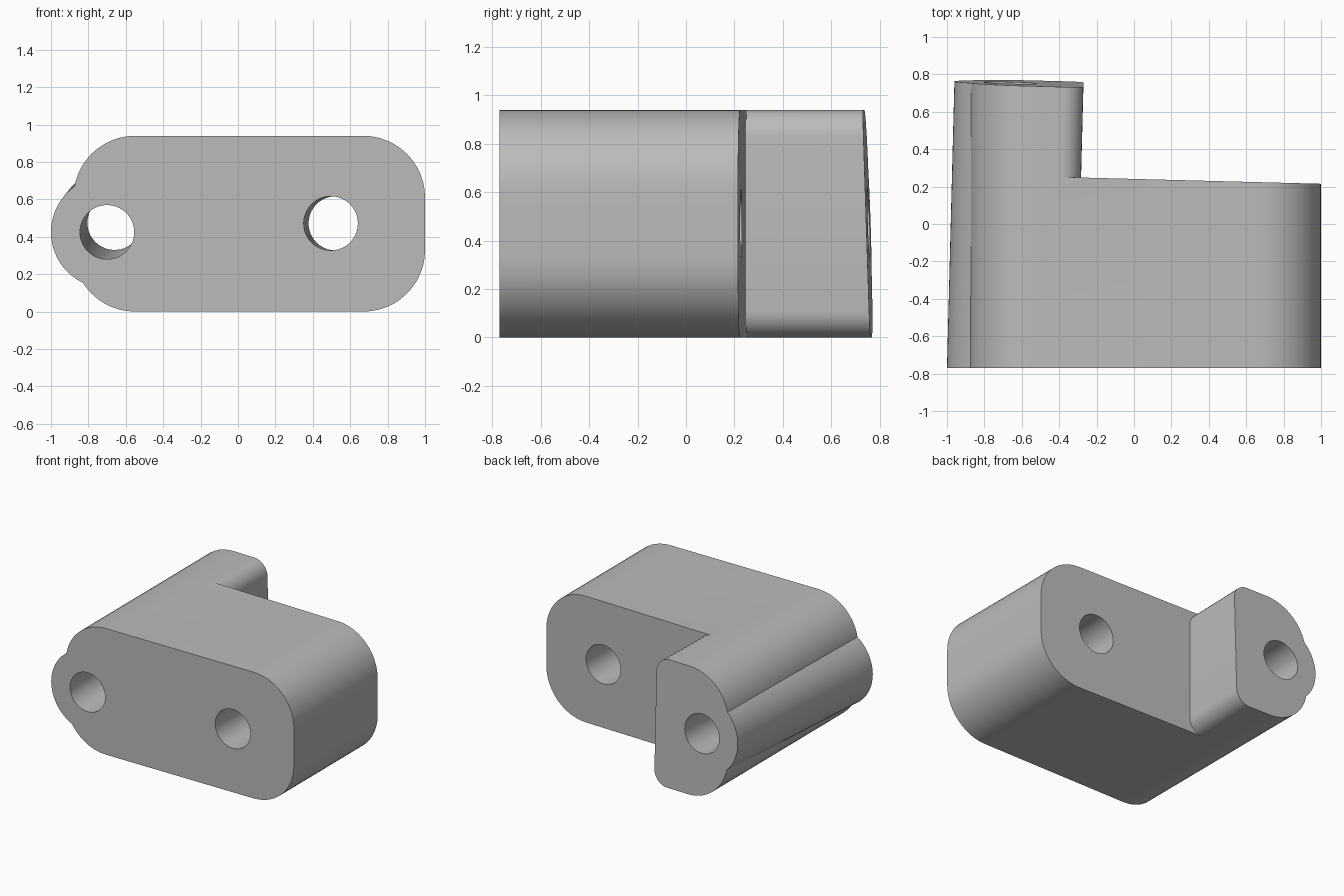
import bpy
import bmesh
from math import cos, sin, pi

if "Cube" in bpy.data.objects:
    bpy.data.objects.remove(bpy.data.objects["Cube"], do_unlink=True)

grey = bpy.data.materials.new("plain grey")
grey.use_nodes = True
grey.diffuse_color = (0.5, 0.5, 0.5, 1)
grey.node_tree.nodes["Principled BSDF"].inputs["Base Color"].default_value = (0.5, 0.5, 0.5, 1)


def arc(cx, cz, r, start, end, steps=12):
    """Points (x, z) along an arc, angles in quarter turns."""
    angles = [(start + (end - start) * i / steps) * pi / 2 for i in range(steps + 1)]
    return [(cx + r * cos(a), cz + r * sin(a)) for a in angles]


def prism(name, outline, front, back, lean=(0, 0), pivot=0):
    """Sweep an outline along y between two end planes, leaning in x and z."""
    mesh = bpy.data.meshes.new(name)
    bm = bmesh.new()
    rings = []
    for end in (front, back):
        ring = []
        for x, z in outline:
            y = end(x, z) if callable(end) else end
            ring.append(bm.verts.new((x + lean[0] * (y - pivot), y, z + lean[1] * (y - pivot))))
        rings.append(ring)
        bm.faces.new(ring)
    a, b = rings
    for i in range(len(a)):
        j = (i + 1) % len(a)
        bm.faces.new((a[i], a[j], b[j], b[i]))
    bmesh.ops.recalc_face_normals(bm, faces=bm.faces)
    bm.to_mesh(mesh)
    bm.free()
    mesh.materials.append(grey)
    obj = bpy.data.objects.new(name, mesh)
    bpy.context.collection.objects.link(obj)
    return obj


def combine(target, tool, operation):
    """Apply a boolean and discard the tool."""
    mod = target.modifiers.new(operation.lower(), "BOOLEAN")
    mod.operation, mod.solver, mod.object = operation, "EXACT", tool
    graph = bpy.context.evaluated_depsgraph_get()
    result = bpy.data.meshes.new_from_object(target.evaluated_get(graph))
    target.modifiers.clear()
    target.data = result
    bpy.data.objects.remove(tool, do_unlink=True)


FRONT, TOP, LEFT, R = -0.77, 0.94, -0.88, 0.33
LEAN = (0.026, 0.0325)
SLANT = (0.026, 0)


def step_plane(x, z):
    return 0.241 - 0.026 * x


def end_plane(x, z):
    return 0.755 - 0.026 * (x + 0.66) - 0.0325 * (z - 0.475)


# Rounded block, overlong at both ends
outline = (arc(1 - R, TOP - R, R, 0, 1) + arc(LEFT + R, TOP - R, R, 1, 2)
           + arc(LEFT + R, R, R, 2, 3) + arc(1 - R, R, R, 3, 4))
body = prism("bracket_body", outline, -1, 1)

# Leaning tube boss along the side
boss = prism("boss", arc(-0.7, 0.425, 0.3, 0, 4, 64)[:-1], -1, 1, LEAN, FRONT)
combine(body, boss, "UNION")

# Notch that leaves the rear arm with rounded inner corners
ARM, r = -0.283, 0.11
notch_outline = ([(1.3, 1.2), (ARM - r, 1.2)] + arc(ARM - r, TOP + 0.001 - r, r, 1, 0, 8)
                 + arc(ARM - r, r - 0.001, r, 0, -1, 8) + [(ARM - r, -0.3), (1.3, -0.3)])
combine(body, prism("notch", notch_outline, step_plane, 1.3, SLANT, 0.25), "DIFFERENCE")

# Trim the two ends
slab = [(-1.5, -0.5), (1.5, -0.5), (1.5, 1.5), (-1.5, 1.5)]
combine(body, prism("front_trim", slab, -1.5, FRONT), "DIFFERENCE")
combine(body, prism("rear_trim", slab, end_plane, 1.5), "DIFFERENCE")

# Through holes
for x, z, lean in ((-0.7, 0.425, LEAN), (0.496, 0.472, SLANT)):
    hole = prism("hole", arc(x, z, 0.145, 0, 4, 40)[:-1], -1.2, 1.2, lean, FRONT)
    combine(body, hole, "DIFFERENCE")

bpy.ops.object.select_all(action="DESELECT")
body.select_set(True)
bpy.context.view_layer.objects.active = body
bpy.ops.object.shade_smooth_by_angle(angle=pi / 7)
